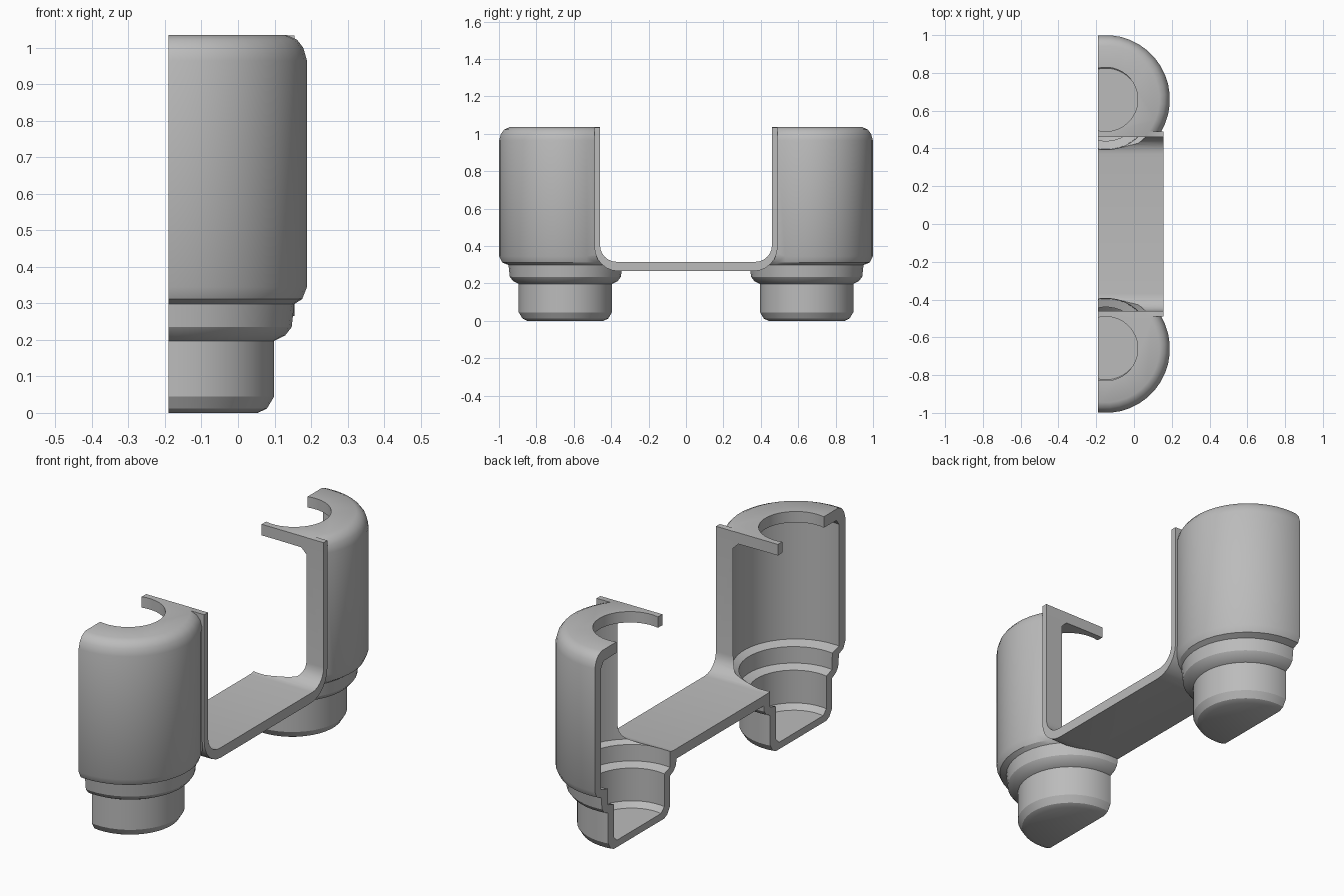
import bpy, bmesh, math

if "Cube" in bpy.data.objects:
    bpy.data.objects.remove(bpy.data.objects["Cube"])

SEG = 40
CX = -0.15      # cup axis in x
CUT = -0.19     # section plane in x

mat = bpy.data.materials.new("plain grey")
mat.diffuse_color = (0.5, 0.5, 0.5, 1)
mat.use_nodes = True
mat.node_tree.nodes["Principled BSDF"].inputs["Base Color"].default_value = mat.diffuse_color


def finish(bm, name):
    bmesh.ops.recalc_face_normals(bm, faces=bm.faces)
    me = bpy.data.meshes.new(name)
    bm.to_mesh(me)
    bm.free()
    ob = bpy.data.objects.new(name, me)
    bpy.context.collection.objects.link(ob)
    me.materials.append(mat)
    return ob


def loft(name, rings, side):
    """Stack of circles (z, radius, centre y), capped at both ends."""
    bm = bmesh.new()
    loops = []
    for z, r, cy in rings:
        loops.append([bm.verts.new((CX + r * math.cos(2 * math.pi * (i + .5) / SEG),
                                    side * (cy + r * math.sin(2 * math.pi * (i + .5) / SEG)), z))
                      for i in range(SEG)])
    for a, b in zip(loops, loops[1:]):
        for i in range(SEG):
            j = (i + 1) % SEG
            bm.faces.new((a[i], a[j], b[j], b[i]))
    bm.faces.new(loops[0])
    bm.faces.new(loops[-1])
    return finish(bm, name)


def prism(name, pts, x0, x1):
    """Extrude a y-z outline along x."""
    bm = bmesh.new()
    a = [bm.verts.new((x0, y, z)) for y, z in pts]
    b = [bm.verts.new((x1, y, z)) for y, z in pts]
    bm.faces.new(a)
    bm.faces.new(b)
    for i in range(len(pts)):
        j = (i + 1) % len(pts)
        bm.faces.new((a[i], a[j], b[j], b[i]))
    return finish(bm, name)


def channel(half, bottom, top, r):
    """Rectangle outline with its two lower corners rounded."""
    arc = [(half - r + r * math.sin(t), bottom + r - r * math.cos(t))
           for t in (math.pi / 2 * k / 6 for k in range(7))]
    right = arc + [(half, top)]
    return right + [(-y, z) for y, z in reversed(right)]


def boolean(ob, other, op):
    m = ob.modifiers.new(op, 'BOOLEAN')
    m.object, m.operation, m.solver = other, op, 'EXACT'
    bpy.context.view_layer.objects.active = ob
    bpy.ops.object.modifier_apply(modifier=m.name)
    bpy.data.objects.remove(other)


# stepped outside and inside of a cup
outer = [(0, .205, .645), (.012, .23, .645), (.045, .25, .645), (.197, .25, .645),
         (.212, .28, .645), (.235, .298, .645), (.298, .305, .645), (.312, .327, .657),
         (.345, .34, .66), (.965, .34, .66), (1.0, .33, .66), (1.022, .313, .66),
         (1.035, .285, .66)]
inner = [(.035, .18, .645), (.06, .205, .645), (.225, .205, .645), (.24, .25, .645),
         (.322, .252, .645), (.337, .29, .66), (.95, .29, .66), (.978, .27, .66),
         (.98, .17, .66), (1.2, .17, .66)]

# bridge with upright walls, joined to both cups
body = prism("double_cup_holder", channel(.49, .265, 1.0345, .13), -.6, .155)
for side in (1, -1):
    boolean(body, loft("cup", outer, side), 'UNION')

# hollow the cups, open the channel between them, cut the section
for side in (1, -1):
    boolean(body, loft("cup_hollow", inner, side), 'DIFFERENCE')
boolean(body, prism("gap", channel(.46, .315, 1.3, .09), -.9, .6), 'DIFFERENCE')
boolean(body, prism("section", [(-2, -1), (2, -1), (2, 2), (-2, 2)], -2, CUT), 'DIFFERENCE')

bpy.ops.object.select_all(action='DESELECT')
body.select_set(True)
bpy.context.view_layer.objects.active = body
bpy.ops.object.shade_smooth_by_angle(angle=math.radians(30))
